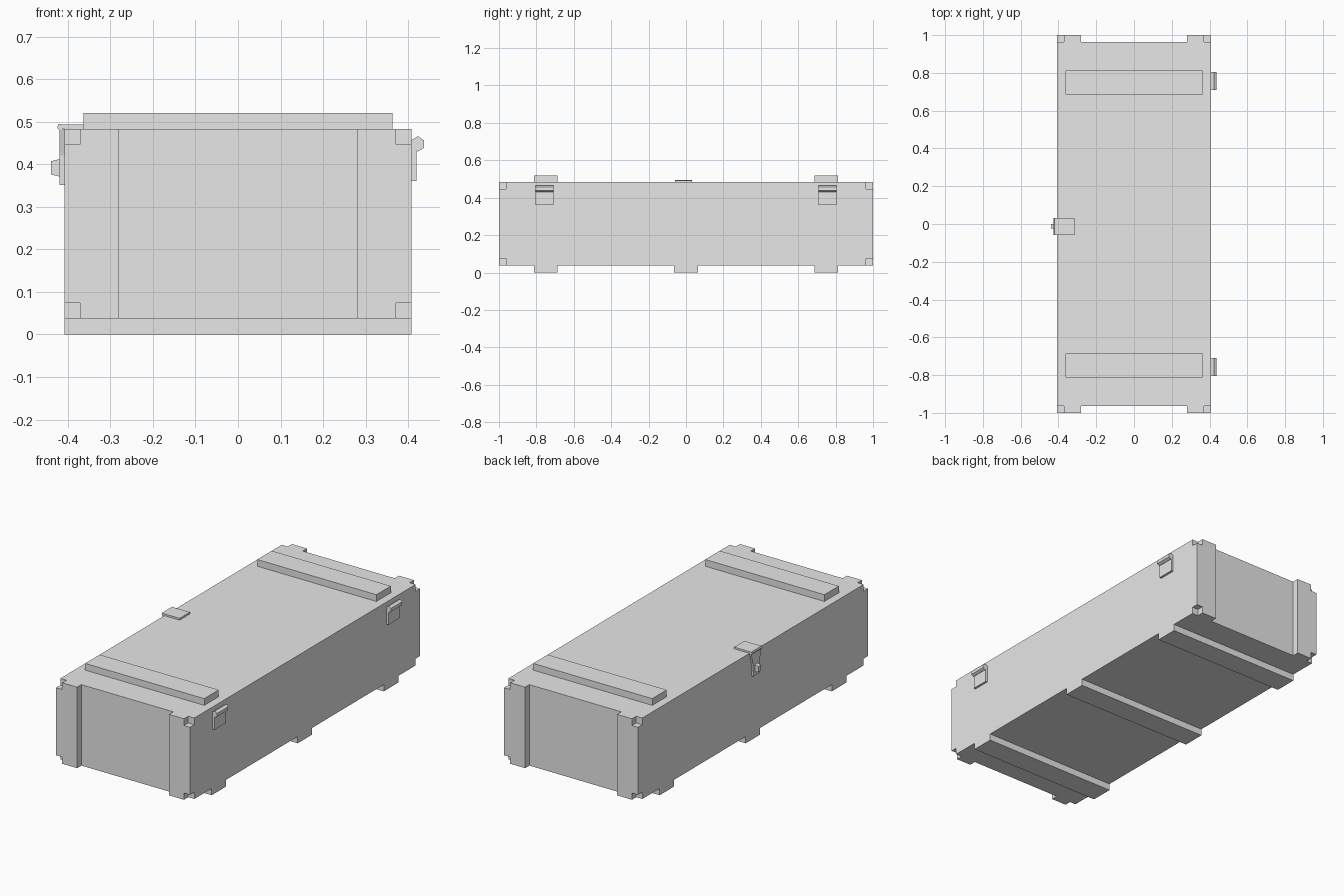
import bpy

if "Cube" in bpy.data.objects:
    bpy.data.objects.remove(bpy.data.objects["Cube"])

grey = bpy.data.materials.new("plain grey")
grey.use_nodes = True
grey.diffuse_color = (0.8, 0.8, 0.8, 1)
grey.node_tree.nodes["Principled BSDF"].inputs["Base Color"].default_value = (0.8, 0.8, 0.8, 1)


def prism(name, profile, axis, low, high):
    """Extrude a 2D profile along one axis; the other two axes keep their order."""
    def point(p, d):
        co = list(p)
        co.insert(axis, d)
        return co
    n = len(profile)
    verts = [point(p, d) for d in (low, high) for p in profile]
    faces = [list(range(n))[::-1], list(range(n, 2 * n))]
    faces += [[i, (i + 1) % n, (i + 1) % n + n, i + n] for i in range(n)]
    mesh = bpy.data.meshes.new(name)
    mesh.from_pydata(verts, [], faces)
    mesh.materials.append(grey)
    obj = bpy.data.objects.new(name, mesh)
    bpy.context.collection.objects.link(obj)
    # Consistent outward normals
    import bmesh
    bm = bmesh.new()
    bm.from_mesh(mesh)
    bmesh.ops.recalc_face_normals(bm, faces=bm.faces)
    bm.to_mesh(mesh)
    bm.free()
    return obj


def box(name, x, y, z):
    corners = [(x[0], y[0]), (x[1], y[0]), (x[1], y[1]), (x[0], y[1])]
    return prism(name, corners, 2, *z)


HALF_W, BOTTOM, TOP, T = 0.408, 0.037, 0.483, 0.037
END = 1 - T

# Main box
box("crate_body", (-HALF_W, HALF_W), (-END, END), (BOTTOM, TOP))

# End battens with square notches at their outer corners
for end, sy in (("front", -1), ("back", 1)):
    for side, sx in (("right", -1), ("left", 1)):
        inner, notch, outer = 0.28 * sx, (HALF_W - T) * sx, HALF_W * sx
        profile = [(inner, BOTTOM), (notch, BOTTOM), (notch, BOTTOM + T), (outer, BOTTOM + T),
                   (outer, TOP - T), (notch, TOP - T), (notch, TOP), (inner, TOP)]
        prism(f"{end}_{side}_batten", profile, 1, *sorted((END * sy, sy)))

# Lid rails and floor skids
for label, y in (("front", -0.749), ("middle", 0), ("back", 0.749)):
    span = (y - 0.063, y + 0.063)
    box(f"{label}_skid", (-HALF_W, HALF_W), span, (0, BOTTOM))
    if y:
        box(f"{label}_lid_rail", (-0.363, 0.363), span, (TOP, 0.52))

# Hinges on the left wall
barrel = [(HALF_W, 0.457), (0.423, 0.466), (0.437, 0.456),
          (0.437, 0.438), (0.423, 0.43), (HALF_W, 0.437)]
for label, y in (("front", -0.757), ("back", 0.757)):
    box(f"{label}_hinge_plate", (HALF_W, 0.42), (y - 0.048, y + 0.048), (0.361, 0.446))
    prism(f"{label}_hinge_barrel", barrel, 1, y - 0.048, y + 0.048)

# Latch: lid plate, rolled edge, tapered hasp and catch on the right wall
Y0, Y1 = -0.058, 0.031
box("latch_plate", (-0.415, -0.315), (Y0, Y1), (TOP, 0.493))
roll = [(-0.412, 0.48), (-0.42, 0.48), (-0.425, 0.486), (-0.422, 0.495), (-0.412, 0.493)]
prism("latch_roll", roll, 1, Y0, Y1)
prism("latch_hasp", [(Y0, 0.482), (Y1, 0.482), (0.015, 0.42), (0.012, 0.351),
                     (-0.039, 0.351), (-0.042, 0.42)], 0, -0.419, -HALF_W)
catch = [(-0.419, 0.412), (-0.44, 0.407), (-0.44, 0.376), (-0.419, 0.371)]
prism("latch_catch", catch, 1, -0.025, -0.001)
